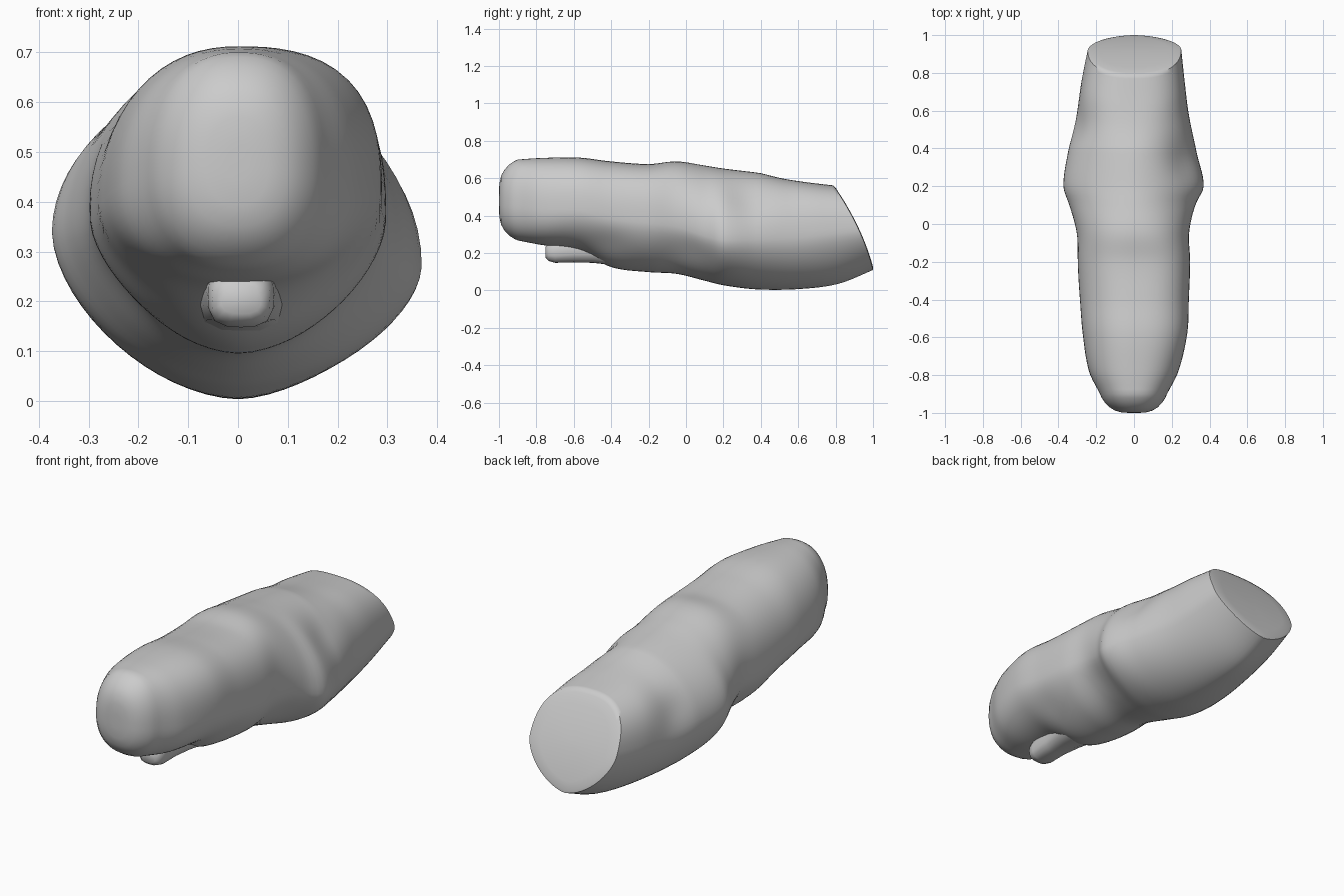
import bpy, bmesh, math
from mathutils import Vector

if "Cube" in bpy.data.objects:
    bpy.data.objects.remove(bpy.data.objects["Cube"])

# Stations: y, top z, bottom z, left x, right x, left widest z, right widest z, upper exp L, upper exp R, lower exp
STATIONS = [
    (-0.90, .700, .268, -.180, .175, .46, .46, 2.2, 2.4, 2.3),
    (-0.78, .708, .245, -.238, .235, .43, .44, 2.2, 2.5, 2.3),
    (-0.58, .711, .215, -.272, .282, .40, .43, 2.2, 2.7, 2.0),
    (-0.40, .690, .125, -.289, .292, .37, .38, 2.2, 2.8, 1.7),
    (-0.20, .676, .098, -.300, .298, .36, .36, 2.3, 2.8, 1.7),
    (-0.05, .690, .088, -.308, .297, .36, .34, 2.2, 2.4, 1.75),
    (0.10, .668, .052, -.345, .335, .35, .29, 2.0, 2.0, 1.75),
    (0.20, .652, .028, -.374, .372, .34, .27, 1.9, 1.9, 1.75),
    (0.38, .630, .006, -.350, .332, .32, .27, 2.0, 1.95, 1.75),
    (0.60, .598, .008, -.305, .290, .30, .28, 2.3, 2.3, 1.7),
    (0.80, .578, .035, -.278, .268, .31, .30, 2.6, 2.6, 1.6),
    (1.00, .562, .110, -.245, .250, .33, .32, 2.6, 2.6, 1.6),
]
N = 64


def station(y):
    # Smooth interpolation between the measured stations
    i = 0
    while i < len(STATIONS) - 2 and y > STATIONS[i + 1][0]:
        i += 1
    p1, p2 = STATIONS[i], STATIONS[i + 1]
    p0 = STATIONS[max(i - 1, 0)]
    p3 = STATIONS[min(i + 2, len(STATIONS) - 1)]
    h = p2[0] - p1[0]
    t = (y - p1[0]) / h
    out = []
    for k in range(1, 10):
        m1 = (p2[k] - p0[k]) / (p2[0] - p0[0]) * h
        m2 = (p3[k] - p1[k]) / (p3[0] - p1[0]) * h
        out.append((2*t**3 - 3*t*t + 1) * p1[k] + (t**3 - 2*t*t + t) * m1
                   + (3*t*t - 2*t**3) * p2[k] + (t**3 - t*t) * m2)
    return out


def section(y):
    # Lopsided superellipse cross-section as (x, z) pairs
    top, bot, xl, xr, zl, zr, nl, nr, nb = station(y)
    pts = []
    for i in range(N):
        a = 2 * math.pi * i / N
        c, s = math.cos(a), math.sin(a)
        up = s >= 0
        n = (nr if c > 0 else nl) if up else nb
        # radial form gives even vertex spacing
        r = (abs(c)**n + abs(s)**n) ** (-1 / n)
        c, s = c * r, s * r
        w = (c + 1) / 2
        w = w * w * (3 - 2 * w)
        mid = zl + (zr - zl) * max(0, min(1, w))
        x = c * (xr if c > 0 else -xl)
        z = mid + s * ((top - mid) if up else (mid - bot))
        pts.append((x, z))
    return pts


def end_y(z):
    # Slanted, slightly bulged rear face
    t = (z - .11) / .455
    return 1.0 - .215 * t + .10 * t * (1 - t)


def make_object(name, bm):
    bmesh.ops.recalc_face_normals(bm, faces=bm.faces)
    me = bpy.data.meshes.new(name)
    bm.to_mesh(me)
    bm.free()
    ob = bpy.data.objects.new(name, me)
    bpy.context.collection.objects.link(ob)
    return ob


def loft(bm, rings):
    loops = [[bm.verts.new(p) for p in r] for r in rings]
    for a, b in zip(loops, loops[1:]):
        n = len(a)
        for i in range(n):
            bm.faces.new((a[i], a[(i+1) % n], b[(i+1) % n], b[i]))
    bm.faces.new(loops[0][::-1])
    bm.faces.new(loops[-1])


# Body: rounded nose, swelling trunk, slanted rear cut
rings = []
nose = section(-0.9)
for y, k in ((-1.0, .12), (-.998, .35), (-.988, .56), (-.97, .72), (-.945, .86), (-.92, .95)):
    rings.append([(x * k, y, .48 + (z - .48) * k ** .85) for x, z in nose])
for j in range(77):
    y0 = -0.9 + 1.9 * j / 76
    ring = []
    for x, z in section(y0):
        y = y0 if y0 < .4 else .4 + (y0 - .4) * (end_y(z) - .4) / .6
        ring.append((x, y, z))
    rings.append(ring)
rear = section(1.0)
for k in (.93, .75, .5, .25, .05):
    rings.append([(x * k, end_y(.33 + (z - .33) * k) + .004, .33 + (z - .33) * k) for x, z in rear])

# Shallow lumps (+) and hollows (-): centre, radius, depth
DENTS = [((.27, .02, .20), .15, -.025), ((-.27, -.05, .20), .15, -.025),
         ((.25, .32, .48), .12, -.02), ((-.28, .50, .42), .10, -.015),
         ((.24, -.42, .24), .12, -.015), ((-.24, -.42, .24), .12, -.015)]
bm = bmesh.new()
loft(bm, rings)
bmesh.ops.recalc_face_normals(bm, faces=bm.faces)
bm.normal_update()
for v in bm.verts:
    d = sum(h * math.exp(-((v.co - Vector(c)).length / r) ** 2) for c, r, h in DENTS)
    v.co += v.normal * d
body = make_object("body", bm)

# Small nub under the nose, running back into the belly
bm = bmesh.new()
nub_rings = []
for y, w, lo, hi in ((-.75, .040, .175, .235), (-.735, .058, .158, .25), (-.70, .066, .148, .27),
                     (-.60, .070, .150, .29), (-.50, .085, .148, .30), (-.38, .10, .135, .30)):
    ring = []
    for i in range(16):
        a = 2 * math.pi * i / 16
        c, s = math.cos(a), math.sin(a)
        r = (abs(c)**3 + abs(s)**3) ** (-1/3)
        ring.append((.006 + w * c * r, y, (lo + hi) / 2 + (hi - lo) / 2 * s * r))
    nub_rings.append(ring)
loft(bm, nub_rings)
nub = make_object("underside_nub", bm)

# Smooth shading with the rear rim left fairly crisp
for ob in (body, nub):
    bpy.context.view_layer.objects.active = ob
    ob.select_set(True)
bpy.ops.object.shade_smooth_by_angle(angle=math.radians(50))
